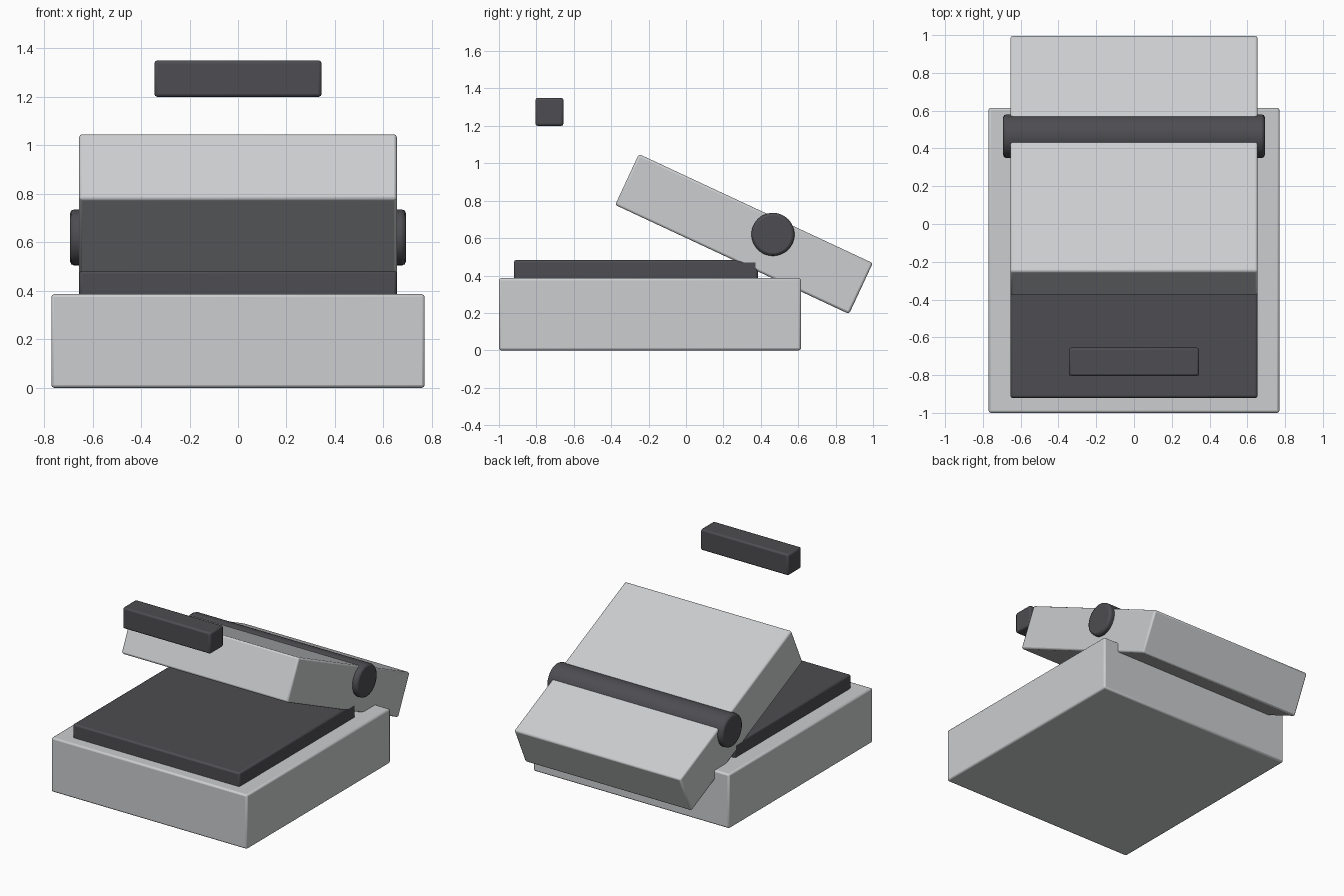
import bpy
import math

if "Cube" in bpy.data.objects:
    bpy.data.objects.remove(bpy.data.objects["Cube"])


def material(name, rgb):
    m = bpy.data.materials.new(name)
    m.diffuse_color = (*rgb, 1)
    m.use_nodes = True
    m.node_tree.nodes["Principled BSDF"].inputs["Base Color"].default_value = m.diffuse_color
    return m


LIGHT = material("light grey", (0.60, 0.61, 0.62))
DARK = material("charcoal", (0.075, 0.073, 0.082))


def finish(ob, name, mat, bevel):
    ob.name = name
    ob.data.materials.append(mat)
    mod = ob.modifiers.new("soft edges", 'BEVEL')
    mod.width = bevel
    mod.segments = 2
    mod.limit_method = 'ANGLE'
    mod.angle_limit = math.radians(40)
    bpy.ops.object.shade_smooth_by_angle(angle=math.radians(35))
    return ob


def box(name, center, size, mat, tilt=0, bevel=0.012):
    bpy.ops.mesh.primitive_cube_add(size=1, location=center)
    ob = bpy.context.object
    ob.scale = size
    bpy.ops.object.transform_apply(location=False, rotation=False, scale=True)
    ob.rotation_euler.x = math.radians(tilt)
    return finish(ob, name, mat, bevel)


# Lower body and the dark slab resting on it
box("base", (0, -0.1925, 0.193), (1.54, 1.615, 0.386), LIGHT)
box("bed", (0, -0.268, 0.42), (1.31, 1.305, 0.125), DARK)

# Raised lid, tilted back
box("lid", (0, 0.31, 0.622), (1.31, 1.38, 0.30), LIGHT, tilt=-25)

# Hinge barrel running through the lid
bpy.ops.mesh.primitive_cylinder_add(vertices=48, radius=0.115, depth=1.385,
                                    location=(0, 0.465, 0.62),
                                    rotation=(0, math.pi / 2, 0))
finish(bpy.context.object, "hinge_barrel", DARK, 0.015)

# Handle bar floating above the front
box("handle", (0, -0.73, 1.275), (0.69, 0.15, 0.15), DARK)
